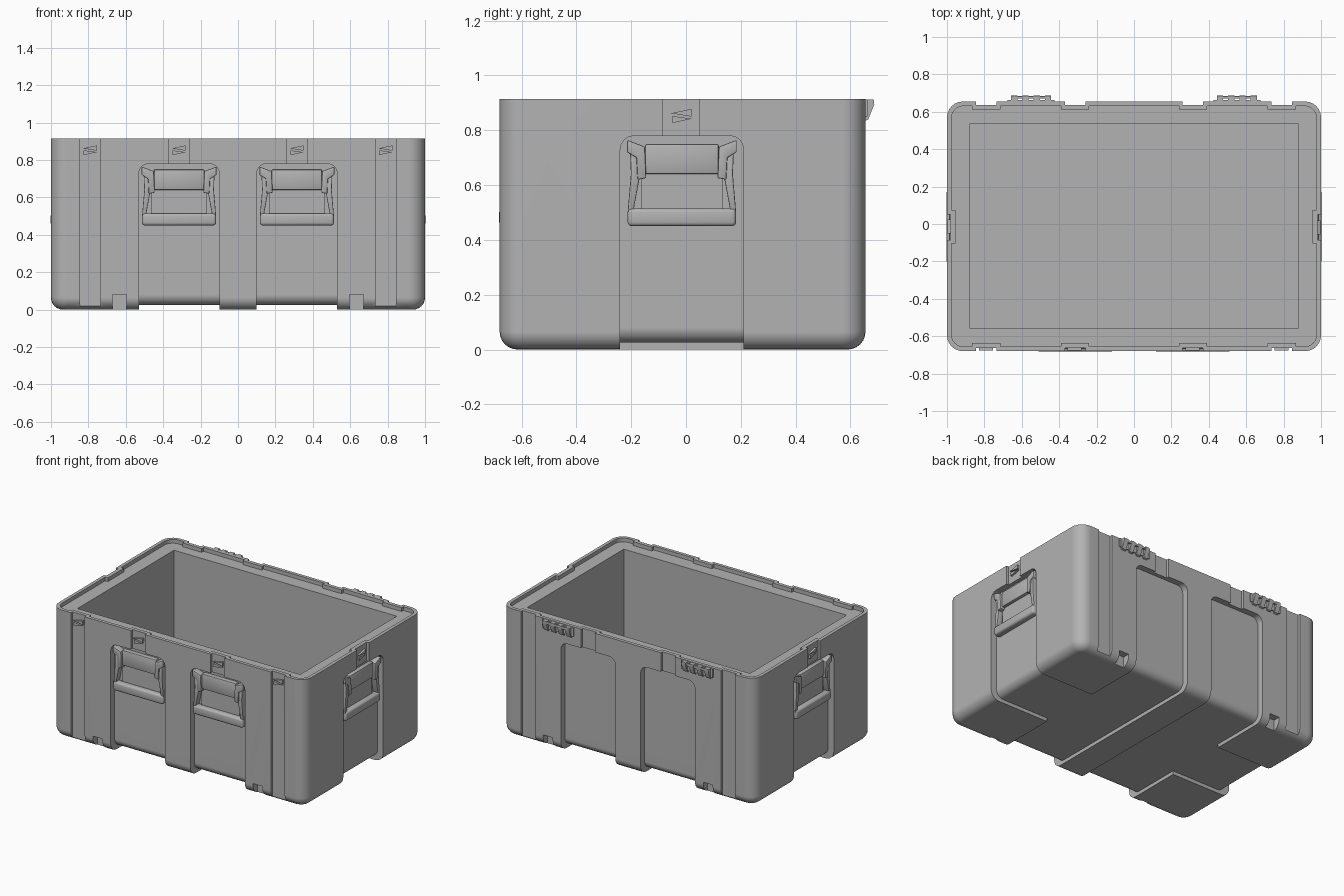
import bpy, bmesh
from math import radians, pi
from mathutils import Matrix, Vector

if "Cube" in bpy.data.objects:
    bpy.data.objects.remove(bpy.data.objects["Cube"])

grey = bpy.data.materials.new("case grey")
grey.use_nodes = True
grey.diffuse_color = (0.45, 0.45, 0.45, 1)
grey.node_tree.nodes["Principled BSDF"].inputs["Base Color"].default_value = (0.45, 0.45, 0.45, 1)

YC = -0.0125   # middle of the case in y
FRONT, BACK, TOP = -0.68, 0.655, 0.915


def finish(name, bm, matrix=None):
    bmesh.ops.recalc_face_normals(bm, faces=bm.faces)
    me = bpy.data.meshes.new(name)
    bm.to_mesh(me)
    bm.free()
    if matrix:
        me.transform(matrix)
    me.materials.append(grey)
    ob = bpy.data.objects.new(name, me)
    bpy.context.collection.objects.link(ob)
    return ob


def box(name, lo, hi, matrix=None, bevel=0, segs=2, pick=None, second=None):
    """Box from corner to corner; pick chooses the edges to round, second a later pass."""
    bm = bmesh.new()
    bmesh.ops.create_cube(bm, size=1)
    lo, hi = Vector(lo), Vector(hi)
    for v in bm.verts:
        v.co = Vector((l + (h - l) * (c + 0.5) for l, h, c in zip(lo, hi, v.co)))
    for size, rule in ((bevel, pick), second or (0, None)):
        if size:
            edges = [e for e in bm.edges if rule is None or rule(e)]
            bmesh.ops.bevel(bm, geom=edges, offset=size, segments=segs,
                            profile=0.5, affect='EDGES')
    return finish(name, bm, matrix)


def prism(name, points, y0, y1, matrix=None, bevel=0):
    """Outline in x and z, extruded along y."""
    bm = bmesh.new()
    face = bm.faces.new([bm.verts.new((x, y0, z)) for x, z in points])
    new = bmesh.ops.extrude_face_region(bm, geom=[face])["geom"]
    for v in new:
        if isinstance(v, bmesh.types.BMVert):
            v.co.y = y1
    if bevel:
        bmesh.ops.bevel(bm, geom=bm.edges[:], offset=bevel, segments=2,
                        profile=0.5, affect='EDGES')
    return finish(name, bm, matrix)


def upright(e):
    a, b = e.verts
    return abs(a.co.z - b.co.z) > 0.3


def shell(name, inset, floor, top, corner, bottom):
    """Rounded box with soft corners and a soft bottom edge."""
    at_floor = lambda e: all(v.co.z < floor + 1e-4 for v in e.verts)
    return box(name, (-1 + inset, FRONT + inset, floor), (1 - inset, BACK - inset, top),
               bevel=corner, segs=6, pick=upright, second=(bottom, at_floor))


def boolean(target, tool, operation):
    mod = target.modifiers.new("cut", 'BOOLEAN')
    mod.object, mod.operation, mod.solver = tool, operation, 'EXACT'
    bpy.context.view_layer.objects.active = target
    bpy.ops.object.modifier_apply(modifier=mod.name)
    bpy.data.objects.remove(tool)


def cut(target, lo, hi, **kw):
    boolean(target, box("cutter", lo, hi, **kw), 'DIFFERENCE')


# Case body: outer shell, cut by panels and channels down to an inner core
body = shell("case_body", 0, 0, TOP, 0.085, 0.065)


def top_along_y(e):
    a, b = e.verts
    return min(a.co.z, b.co.z) > 0.7 and abs(a.co.y - b.co.y) > 0.1


def top_along_x(e):
    a, b = e.verts
    return min(a.co.z, b.co.z) > 0.7 and abs(a.co.x - b.co.x) > 0.1


for s in (-1, 1):
    x0, x1 = sorted((s * 0.1, s * 0.53))
    for y0, y1 in ((-0.9, -0.5), (0.48, 0.9)):
        cut(body, (x0, y0, -0.2), (x1, y1, 0.78), bevel=0.05, segs=4, pick=top_along_y)
    cut(body, (x0, -1, -0.2), (x1, 1, 0.15))
    x0, x1 = sorted((s * 0.8, s * 1.2))
    cut(body, (x0, -0.24, -0.2), (x1, 0.21, 0.78), bevel=0.05, segs=4, pick=top_along_x)
    x0, x1 = sorted((s * 0.45, s * 1.2))
    cut(body, (x0, -0.24, -0.2), (x1, 0.21, 0.15))
boolean(body, shell("core", 0.045, 0.025, 0.85, 0.06, 0.055), 'UNION')

# Shallow grooves, drain notches
for s in (-1, 1):
    for y0, y1 in ((-1, FRONT + 0.018), (BACK - 0.018, 1)):
        for a, b, z in ((0.735, 0.845, -0.1), (0.26, 0.37, 0.75)):
            x0, x1 = sorted((s * a, s * b))
            cut(body, (x0, y0, z), (x1, y1, 1))
    for y0, y1 in ((-1, FRONT + 0.05), (BACK - 0.05, 1)):
        x0, x1 = sorted((s * 0.595, s * 0.67))
        cut(body, (x0, y0, -0.1), (x1, y1, 0.08))
    x0, x1 = sorted((s * 0.982, s * 1.2))
    cut(body, (x0, -0.085, 0.75), (x1, 0.05, 1))

# Rim ledge and deep cavity
cut(body, (-0.976, FRONT + 0.024, 0.888), (0.976, BACK - 0.024, 1.3),
    bevel=0.065, segs=6, pick=upright)
cut(body, (-0.88, -0.555, 0.06), (0.88, 0.535, 1.2))


def placed(x, y, degrees):
    return Matrix.Translation((x, y, 0)) @ Matrix.Rotation(radians(degrees), 4, 'Z')


# Local frames: x runs along the wall, -y points outwards
def latch(label, m):
    box(label + "_grip", (-0.198, -0.002, 0.45), (0.198, 0.05, 0.515), m, 0.015, 3)
    box(label + "_plate", (-0.135, 0.012, 0.64), (0.135, 0.05, 0.75), m, 0.008)
    box(label + "_leaf", (-0.15, 0.034, 0.51), (0.15, 0.05, 0.65), m)
    for s in (-1, 1):
        arm = [(s * x, z) for x, z in ((0.198, 0.5), (0.178, 0.5), (0.15, 0.65), (0.168, 0.74),
                                       (0.19, 0.74), (0.186, 0.64))]
        prism(label + "_arm", arm, 0.006, 0.05, m, 0.004)
        ear = [(s * x, z) for x, z in ((0.2, 0.765), (0.135, 0.74), (0.13, 0.625), (0.162, 0.62),
                                       (0.166, 0.70), (0.2, 0.72))]
        prism(label + "_ear", ear, -0.001, 0.05, m, 0.005)


def wedges(label, m):
    prism(label + "_upper_wedge", [(-0.04, 0.862), (0.035, 0.85), (0.035, 0.878)], 0.004, 0.03, m)
    prism(label + "_lower_wedge", [(-0.035, 0.826), (-0.035, 0.852), (0.035, 0.842)], 0.004, 0.03, m)


for s, side in ((-1, "right"), (1, "left")):
    turn = placed(s, -0.015, 90 * s)
    latch(side + "_latch", turn)
    wedges(side, turn)
    latch(side + "_front_latch", placed(s * 0.315, FRONT, 0))
    for x in (0.315, 0.79):
        wedges(side + "_front", placed(s * x, FRONT, 0))
        # Rim tabs behind the grooves
        for y, turn_y in ((FRONT, 0), (BACK, 180)):
            box("rim_tab", (-0.075, 0.02, 0.87), (0.075, 0.044, TOP), placed(s * x, y, turn_y))
    box("rim_tab", (-0.09, 0.02, 0.87), (0.09, 0.045, TOP), turn)

    # Hinge: wedge knuckles on a backing plate, joined by a pin
    hx = s * 0.55
    box(side + "_hinge_plate", (hx - 0.125, 0.64, 0.85), (hx + 0.125, 0.663, 0.912))
    for i in range(4):
        centre = hx - 0.09 + 0.06 * i
        side_on = Matrix.Translation((centre, 0, 0)) @ Matrix.Rotation(pi / 2, 4, 'Z')
        prism(side + "_hinge_knuckle", [(0.645, 0.912), (0.685, 0.912), (0.687, 0.895),
                                        (0.665, 0.84), (0.645, 0.83)], -0.017, 0.017, side_on)
    box(side + "_hinge_pin", (hx - 0.1, 0.67, 0.89), (hx + 0.1, 0.684, 0.908), bevel=0.004)

# Smooth shading with sharp edges kept
for ob in bpy.context.scene.objects:
    ob.select_set(ob.type == 'MESH')
bpy.context.view_layer.objects.active = body
bpy.ops.object.shade_smooth_by_angle(angle=radians(30))
even = body.modifiers.new("even shading", 'WEIGHTED_NORMAL')
even.keep_sharp = True
